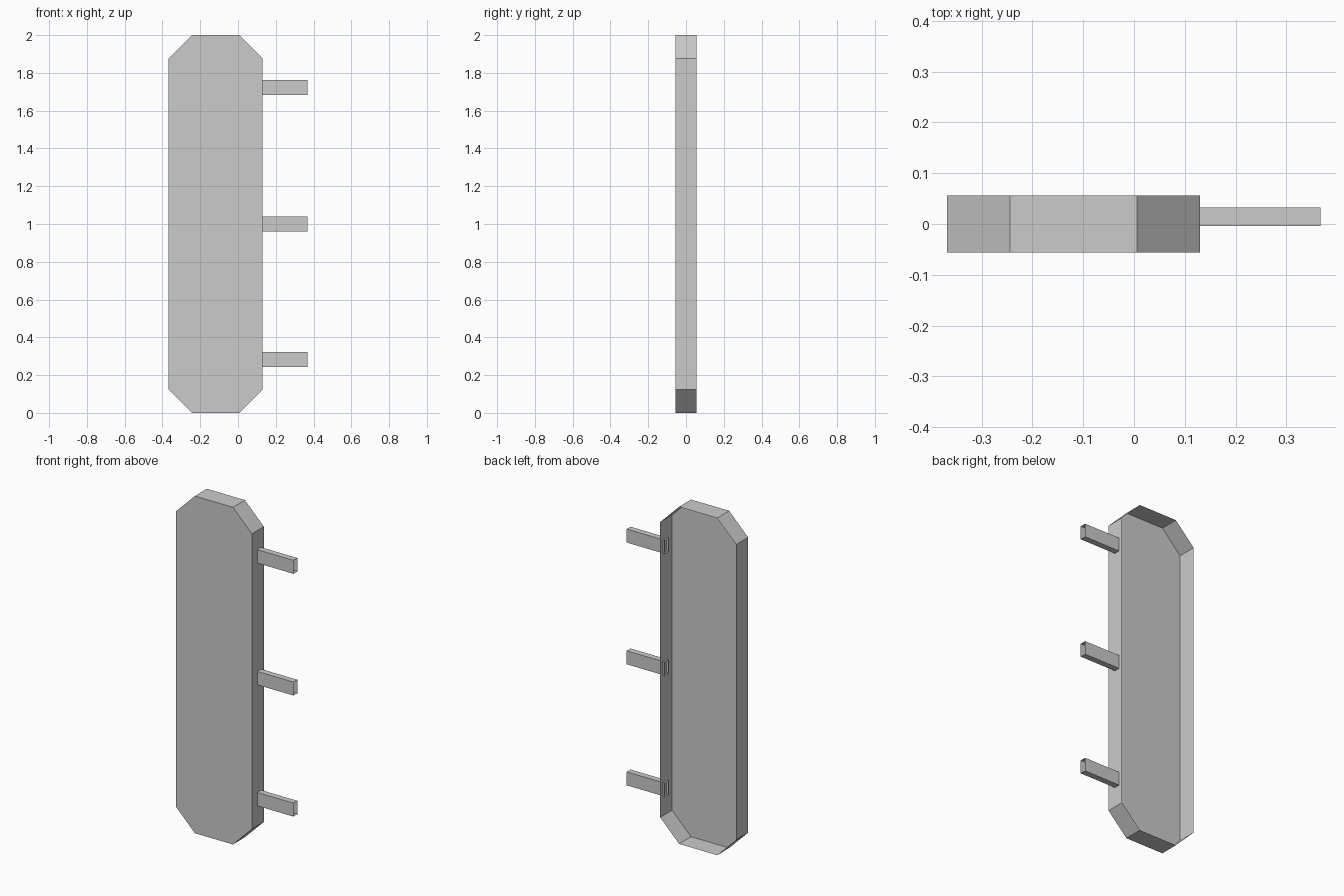
import bpy, bmesh

if "Cube" in bpy.data.objects:
    bpy.data.objects.remove(bpy.data.objects["Cube"])


def make_object(name, bm):
    bmesh.ops.recalc_face_normals(bm, faces=bm.faces)
    mesh = bpy.data.meshes.new(name)
    bm.to_mesh(mesh)
    bm.free()
    obj = bpy.data.objects.new(name, mesh)
    bpy.context.collection.objects.link(obj)
    return obj


def extruded(name, ring, offset, cap):
    """Extrude a closed ring by offset; the far end stays open, the start is capped on request."""
    bm = bmesh.new()
    a = [bm.verts.new(p) for p in ring]
    b = [bm.verts.new([c + o for c, o in zip(p, offset)]) for p in ring]
    n = len(ring)
    for i in range(n):
        j = (i + 1) % n
        bm.faces.new((a[i], a[j], b[j], b[i]))
    if cap:
        bm.faces.new(a)
    return make_object(name, bm)


# Panel: octagonal front with a rim, open at the back
X0, X1, H, C, D = -0.368, 0.13, 2.0, 0.124, 0.056
outline = [(X0 + C, 0), (X1 - C, 0), (X1, C), (X1, H - C),
           (X1 - C, H), (X0 + C, H), (X0, H - C), (X0, C)]
extruded("panel", [(x, -D, z) for x, z in outline], (0, 2 * D, 0), True)

# Mounting arms: open rectangular tubes poking slightly through the rim
ARM_START, ARM_END = 0.118, 0.367
Y0, Y1, HALF = -0.004, 0.032, 0.04
for label, z in (("lower", 0.282), ("middle", 1.0), ("upper", 1.722)):
    ring = [(ARM_START, Y0, z - HALF), (ARM_START, Y1, z - HALF),
            (ARM_START, Y1, z + HALF), (ARM_START, Y0, z + HALF)]
    extruded(label + "_arm", ring, (ARM_END - ARM_START, 0, 0), False)
